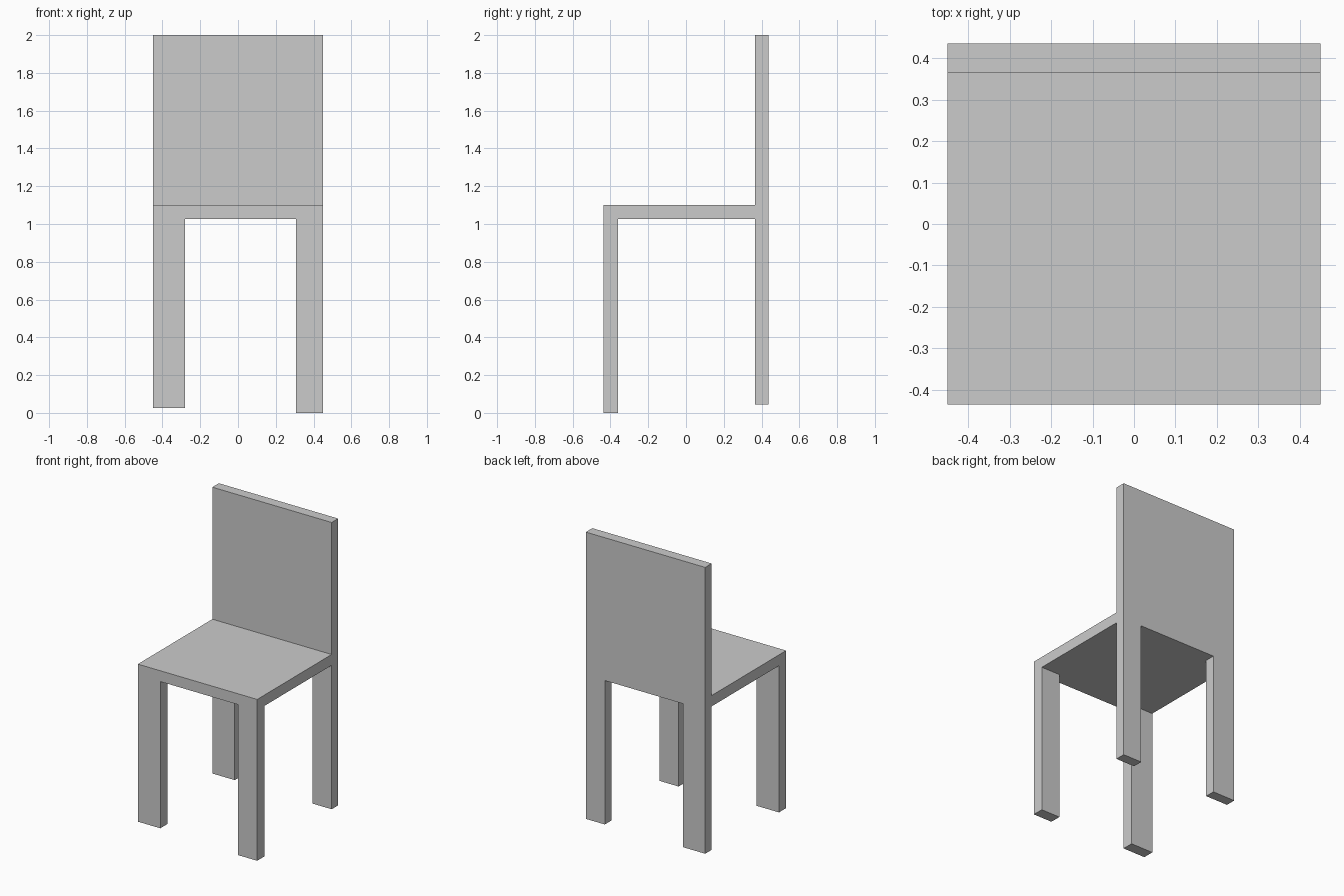
import bpy
import bmesh
from mathutils import Vector

if "Cube" in bpy.data.objects:
    bpy.data.objects.remove(bpy.data.objects["Cube"])

# Grid lines that divide the seat into leg corners and spans
XS = (-0.45, -0.281, 0.307, 0.45)
YS = (-0.436, -0.359, 0.366, 0.436)
SEAT_BOTTOM, SEAT_TOP, BACK_TOP = 1.026, 1.10, 2.0

# Foot heights: the legs are slightly uneven
FEET = {(0, 0): 0.026, (2, 0): 0.0, (0, 2): 0.048, (2, 2): 0.045}


def extrude_to(bm, faces, z):
    """Extrude faces vertically so their caps lie at height z."""
    geom = bmesh.ops.extrude_face_region(bm, geom=faces)["geom"]
    for v in geom:
        if isinstance(v, bmesh.types.BMVert):
            v.co.z = z
    bmesh.ops.delete(bm, geom=[f for f in faces if f.is_valid], context='FACES_ONLY')
    return [f for f in geom if isinstance(f, bmesh.types.BMFace)]


bm = bmesh.new()


def cell_sheet(z):
    """Sheet of 3 x 3 faces on the grid lines, keyed by column and row."""
    v = [[bm.verts.new((x, y, z)) for y in YS] for x in XS]
    return {(i, j): bm.faces.new((v[i][j], v[i + 1][j], v[i + 1][j + 1], v[i][j + 1]))
            for i in range(3) for j in range(3)}


# Seat: two sheets bridged around their rims
under, upper = cell_sheet(SEAT_BOTTOM), cell_sheet(SEAT_TOP)
rim = [e for e in bm.edges if e.is_boundary]
bmesh.ops.bridge_loops(bm, edges=rim)

# Legs: one corner cell pulled down for each
for cell, foot in FEET.items():
    extrude_to(bm, [under[cell]], foot)

# Backrest: rear row of the seat pulled up
extrude_to(bm, [upper[i, 2] for i in range(3)], BACK_TOP)

# Merge coplanar faces into clean flat panels
bmesh.ops.recalc_face_normals(bm, faces=bm.faces)
bmesh.ops.dissolve_limit(bm, angle_limit=0.01, verts=bm.verts, edges=bm.edges)

mesh = bpy.data.meshes.new("chair_frame")
bm.to_mesh(mesh)
bm.free()
bpy.context.collection.objects.link(bpy.data.objects.new("chair_frame", mesh))
